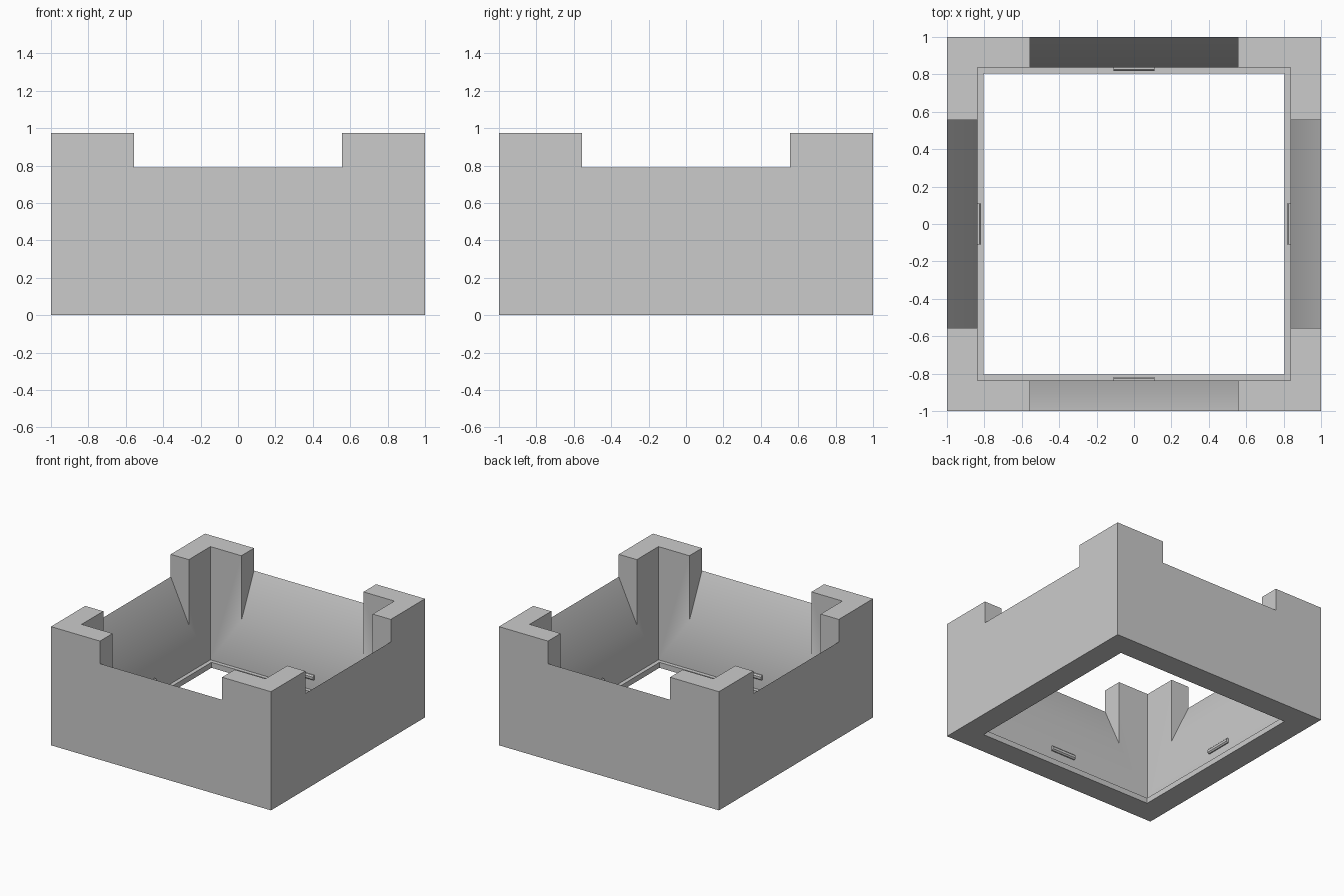
import bpy, bmesh, math
from mathutils import Matrix, Vector

cube = bpy.data.objects.get("Cube")
if cube:
    bpy.data.objects.remove(cube, do_unlink=True)

OUT, INN, LIP = 1.0, 0.836, 0.804      # half widths: outside, inside, bottom opening
TOP, SILL, SLOPE, LEDGE = 0.975, 0.79, 0.44, 0.045
GAP = 0.555                            # half width of the notch in each wall

grey = bpy.data.materials.new("Plain grey")
grey.use_nodes = True
grey.diffuse_color = (0.6, 0.6, 0.6, 1)
grey.node_tree.nodes["Principled BSDF"].inputs["Base Color"].default_value = (0.6, 0.6, 0.6, 1)


def finish(name, bm):
    bmesh.ops.recalc_face_normals(bm, faces=bm.faces)
    mesh = bpy.data.meshes.new(name)
    bm.to_mesh(mesh)
    bm.free()
    mesh.materials.append(grey)
    obj = bpy.data.objects.new(name, mesh)
    bpy.context.collection.objects.link(obj)
    return obj


# One wall on the +y side, as faces given by (x, y, z) corners
def notched(y, bottom, notch):
    return [(-y, y, bottom), (y, y, bottom), (y, y, TOP), (GAP, y, TOP),
            (GAP, y, notch), (-GAP, y, notch), (-GAP, y, TOP), (-y, y, TOP)]


def strip(y1, z1, y2, z2):
    return [(-y1, y1, z1), (y1, y1, z1), (y2, y2, z2), (-y2, y2, z2)]


wall = [notched(OUT, 0, SILL), notched(INN, LEDGE, SLOPE),
        strip(INN, LEDGE, LIP, LEDGE), strip(LIP, LEDGE, LIP, 0), strip(LIP, 0, OUT, 0),
        [(-GAP, OUT, SILL), (GAP, OUT, SILL), (GAP, INN, SLOPE), (-GAP, INN, SLOPE)]]
for s in (-1, 1):
    wall.append([(s * GAP, OUT, SILL), (s * GAP, OUT, TOP), (s * GAP, INN, TOP), (s * GAP, INN, SLOPE)])
    wall.append([(s * GAP, OUT, TOP), (s * OUT, OUT, TOP), (s * INN, INN, TOP), (s * GAP, INN, TOP)])

# Four walls with corner posts, welded into one shell
bm = bmesh.new()
for i in range(4):
    turn = Matrix.Rotation(i * math.pi / 2, 3, 'Z')
    for face in wall:
        bm.faces.new([bm.verts.new(turn @ Vector(p)) for p in face])
bmesh.ops.remove_doubles(bm, verts=bm.verts, dist=0.001)
shell = finish("frame_shell", bm)
bpy.ops.object.select_all(action='DESELECT')
shell.select_set(True)
bpy.context.view_layer.objects.active = shell
bpy.ops.object.shade_smooth_by_angle(angle=math.radians(30))

# Small catch bar inside each wall
for i, side in enumerate(("back", "left", "front", "right")):
    bm = bmesh.new()
    bmesh.ops.create_cube(bm, size=1)
    bmesh.ops.scale(bm, vec=(0.22, 0.03, 0.04), verts=bm.verts)
    long_edges = [e for e in bm.edges
                  if abs(e.verts[0].co.x - e.verts[1].co.x) > 0.1 and e.verts[0].co.y < 0]
    bmesh.ops.bevel(bm, geom=long_edges, offset=0.01, segments=1, affect='EDGES')
    bmesh.ops.translate(bm, vec=(0, INN - 0.004, 0.152), verts=bm.verts)
    bmesh.ops.rotate(bm, matrix=Matrix.Rotation(-i * math.pi / 2, 3, 'Z'), verts=bm.verts)
    finish(side + "_catch_bar", bm)
